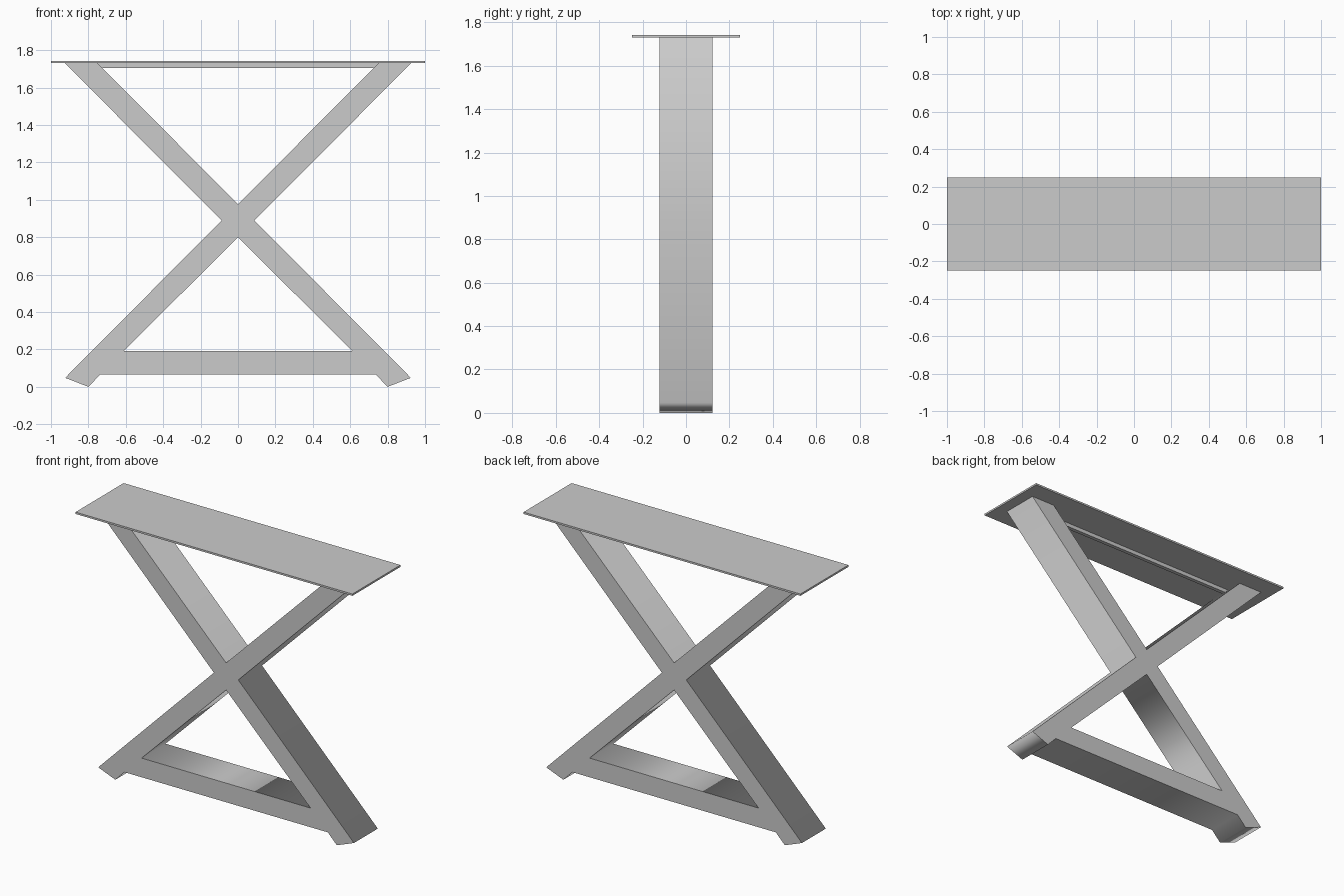
import bpy
import math

if "Cube" in bpy.data.objects:
    bpy.data.objects.remove(bpy.data.objects["Cube"])


def box(name, x, y, z):
    """Box from (min, max) ranges."""
    bpy.ops.mesh.primitive_cube_add(size=1, location=[sum(r) / 2 for r in (x, y, z)])
    o = bpy.context.object
    o.name = name
    o.scale = [r[1] - r[0] for r in (x, y, z)]
    bpy.ops.object.transform_apply(location=False, rotation=False, scale=True)
    return o


# Crossed leg frame with lower stretcher: one outline with a triangular opening
half = [(0, 0.977), (0.752, 1.73), (0.925, 1.73), (0.088, 0.889),
        (0.924, 0.048), (0.80, 0.0), (0.735, 0.067)]
outline = half + [(-x, z) for x, z in reversed(half) if x > 0]
opening = [(0, 0.80), (-0.61, 0.192), (0.61, 0.192)]

curve = bpy.data.curves.new("crossed_leg_frame", 'CURVE')
curve.dimensions = '2D'
curve.fill_mode = 'BOTH'
curve.extrude = 0.123
for pts in (outline, opening):
    s = curve.splines.new('POLY')
    s.points.add(len(pts) - 1)
    for p, (x, z) in zip(s.points, pts):
        p.co = (x, z, 0, 1)
    s.use_cyclic_u = True
frame = bpy.data.objects.new("crossed_leg_frame", curve)
bpy.context.collection.objects.link(frame)
frame.rotation_euler = (math.pi / 2, 0, 0)
bpy.context.view_layer.objects.active = frame
frame.select_set(True)
bpy.ops.object.convert(target='MESH')
bpy.ops.object.transform_apply(location=False, rotation=True, scale=False)

# Thin top plate and the narrow rib under it between the legs
box("top_plate", (-1, 1), (-0.248, 0.248), (1.73, 1.742))
box("top_rib", (-0.75, 0.75), (-0.0125, 0.0125), (1.705, 1.731))
